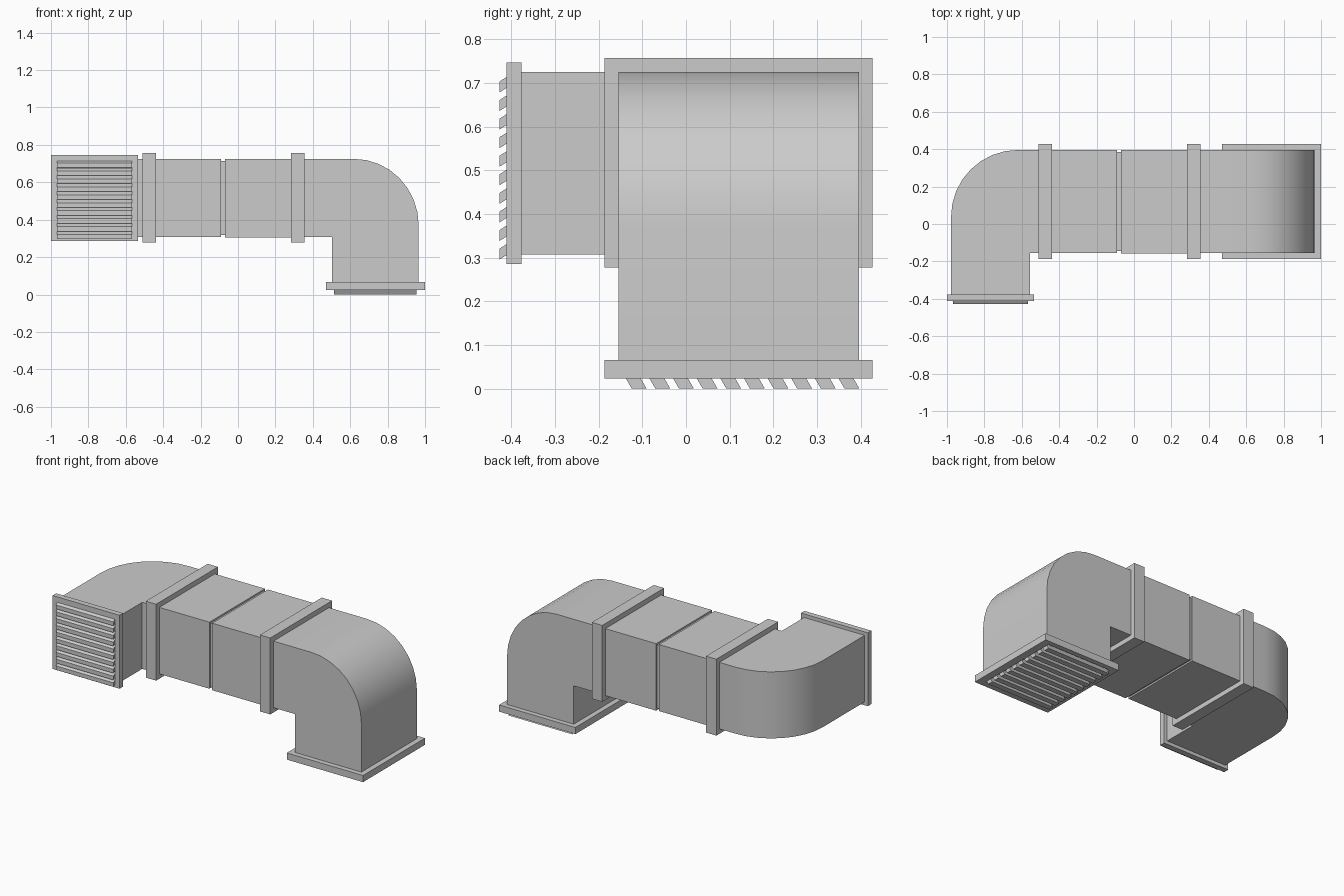
import bpy, bmesh, math
from mathutils import Vector

if "Cube" in bpy.data.objects:
    bpy.data.objects.remove(bpy.data.objects["Cube"])

X0, Y0, Y1, Z0, Z1 = 0, -0.155, 0.396, 0.307, 0.725


def prism(name, profile, axis, lo, hi, smooth=False):
    """Extrude a 2D profile along an axis; the profile uses the other two axes in order."""
    bm = bmesh.new()

    def pt(p, h):
        c = list(p)
        c.insert(axis, h)
        return bm.verts.new(c)
    a = [pt(p, lo) for p in profile]
    b = [pt(p, hi) for p in profile]
    n = len(a)
    bm.faces.new(a)
    bm.faces.new(b[::-1])
    for i in range(n):
        bm.faces.new((a[i], b[i], b[(i + 1) % n], a[(i + 1) % n]))
    bmesh.ops.recalc_face_normals(bm, faces=bm.faces[:])
    me = bpy.data.meshes.new(name)
    bm.to_mesh(me)
    bm.free()
    ob = bpy.data.objects.new(name, me)
    bpy.context.collection.objects.link(ob)
    if smooth:
        bpy.ops.object.select_all(action='DESELECT')
        bpy.context.view_layer.objects.active = ob
        ob.select_set(True)
        bpy.ops.object.shade_smooth_by_angle(angle=math.radians(30))
    return ob


def frame(name, axis, lo, hi, outer, inner):
    """Rectangular ring; rects are (u0, u1, v0, v1) in the plane across the axis."""
    bm = bmesh.new()
    loops = []
    for (u0, u1, v0, v1), h in ((outer, lo), (outer, hi), (inner, hi), (inner, lo)):
        vs = []
        for u, v in ((u0, v0), (u1, v0), (u1, v1), (u0, v1)):
            c = [u, v]
            c.insert(axis, h)
            vs.append(bm.verts.new(c))
        loops.append(vs)
    for k in range(4):
        p, q = loops[k], loops[(k + 1) % 4]
        for i in range(4):
            j = (i + 1) % 4
            bm.faces.new((p[i], p[j], q[j], q[i]))
    bmesh.ops.recalc_face_normals(bm, faces=bm.faces[:])
    me = bpy.data.meshes.new(name)
    bm.to_mesh(me)
    bm.free()
    ob = bpy.data.objects.new(name, me)
    bpy.context.collection.objects.link(ob)


def rect(u0, u1, v0, v1):
    return [(u0, v0), (u1, v0), (u1, v1), (u0, v1)]


def arc(cx, cy, rx, ry, a0, a1, n=8):
    return [(cx + rx * math.cos(math.radians(a0 + (a1 - a0) * i / n)),
             cy + ry * math.sin(math.radians(a0 + (a1 - a0) * i / n))) for i in range(n + 1)]


# Straight duct sections with a recessed seam between them
prism("left_duct", rect(Y0, Y1, Z0, Z1), 0, -0.475, -0.09)
prism("right_duct", rect(Y0 - 0.002, Y1, Z0 - 0.003, Z1), 0, -0.07, 0.32)
prism("seam_core", rect(Y0 + 0.01, Y1 - 0.01, Z0 + 0.01, Z1 - 0.01), 0, -0.1, -0.06)

# Collars joining the straight duct to the elbows
for name, a, b in (("left_collar", -0.51, -0.438), ("right_collar", 0.283, 0.355)):
    frame(name, 0, a, b, (-0.187, 0.427, 0.277, 0.757), (Y0 + 0.005, Y1 - 0.005, Z0 + 0.005, Z1 - 0.005))

# Right elbow turning down, left elbow turning to the front
prism("down_elbow", [(0.32, Z1)] + arc(0.62, 0.37, 0.346, 0.355, 90, 0)
      + [(0.966, 0.05), (0.503, 0.05), (0.503, Z0), (0.32, Z0)], 1, Y0, Y1, True)
prism("front_elbow", [(-0.475, Y1)] + arc(-0.62, 0.04, 0.358, Y1 - 0.04, 90, 180)
      + [(-0.978, -0.385), (-0.557, -0.385), (-0.557, Y0), (-0.475, Y0)], 2, Z0, Z1, True)

# Flange frames around both openings
frame("bottom_flange", 2, 0.024, 0.066, (0.47, 1.0, -0.187, 0.427), (0.513, 0.955, -0.145, 0.396))
frame("front_flange", 1, -0.411, -0.376, (-1.0, -0.535, 0.286, 0.747), (-0.967, -0.567, 0.307, 0.713))

# Slanted louvre slats
for i in range(10):
    y = -0.142 + 0.0541 * i
    prism(f"bottom_slat_{i + 1}", [(y - 0.008, 0.045), (y + 0.026, 0.045), (y + 0.052, 0.0), (y + 0.018, 0.0)],
          0, 0.513, 0.955)
    z = 0.714 - 0.0425 * i
    prism(f"front_slat_{i + 1}", [(-0.40, z + 0.006), (-0.40, z - 0.019), (-0.427, z - 0.036), (-0.427, z - 0.011)],
          0, -0.967, -0.567)
